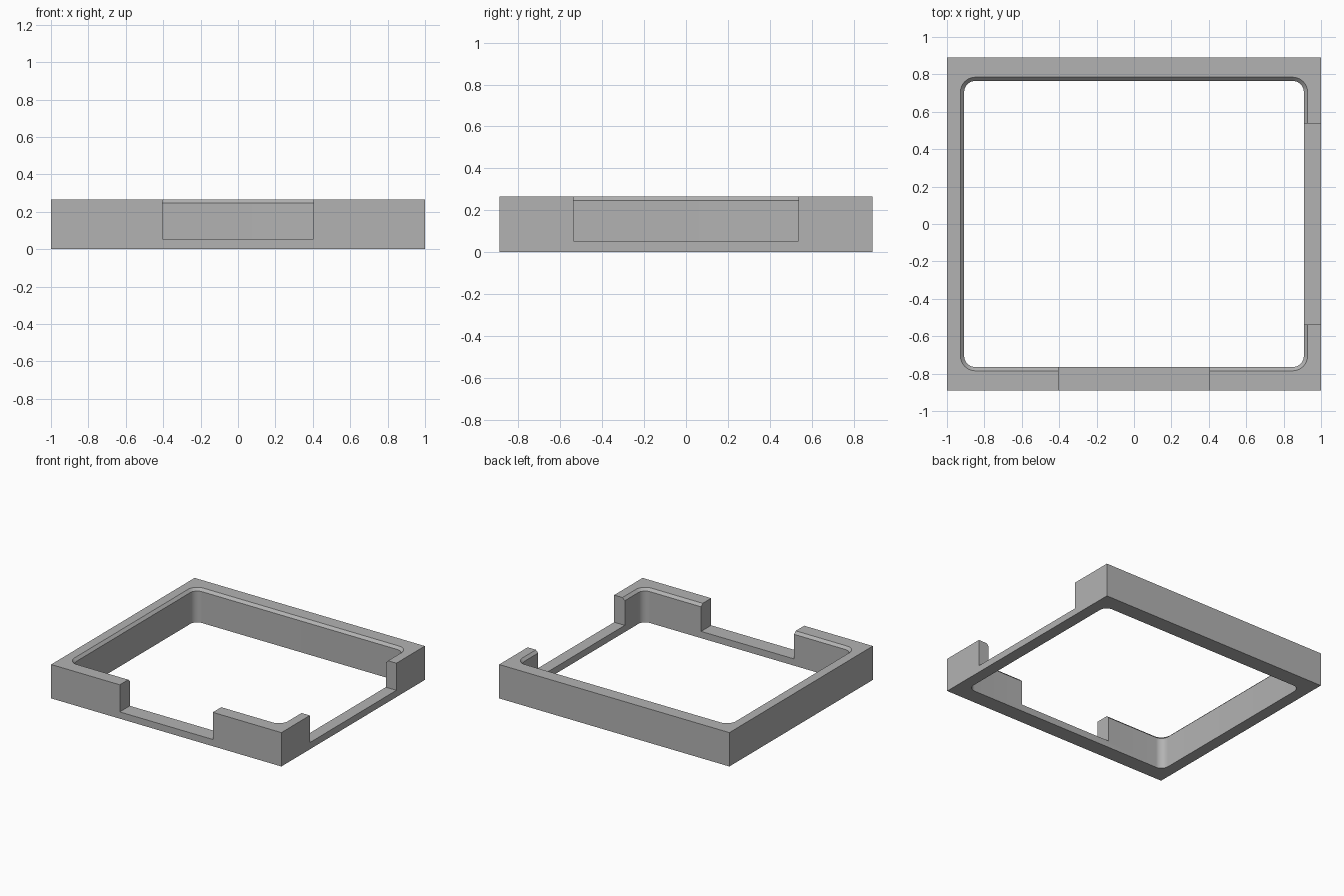
import bpy, bmesh, math

if "Cube" in bpy.data.objects:
    bpy.data.objects.remove(bpy.data.objects["Cube"], do_unlink=True)

HALF_X, HALF_Y, HEIGHT = 1.0, 0.89, 0.266   # outer block
OPEN_X, OPEN_Y, RADIUS = 0.908, 0.765, 0.06  # rounded opening
CHAMFER, SILL = 0.02, 0.053                  # rim chamfer, notch floor

grey = bpy.data.materials.new("light grey")
grey.use_nodes = True
colour = (0.45, 0.45, 0.45, 1)
grey.diffuse_color = colour
grey.node_tree.nodes["Principled BSDF"].inputs["Base Color"].default_value = colour


def finish(name, bm):
    bmesh.ops.recalc_face_normals(bm, faces=bm.faces)
    mesh = bpy.data.meshes.new(name)
    bm.to_mesh(mesh)
    bm.free()
    mesh.materials.append(grey)
    obj = bpy.data.objects.new(name, mesh)
    bpy.context.collection.objects.link(obj)
    return obj


def box(name, x0, x1, y0, y1, z0, z1):
    bm = bmesh.new()
    bmesh.ops.create_cube(bm, size=1)
    for v in bm.verts:
        v.co = ((x0 + x1) / 2 + v.co.x * (x1 - x0),
                (y0 + y1) / 2 + v.co.y * (y1 - y0),
                (z0 + z1) / 2 + v.co.z * (z1 - z0))
    return finish(name, bm)


def rounded_ring(bm, grow, z, steps=10):
    """Rounded rectangle of the opening, offset outward by grow."""
    ring = []
    r = RADIUS + grow
    for quarter, (sx, sy) in enumerate([(1, 1), (-1, 1), (-1, -1), (1, -1)]):
        for i in range(steps + 1):
            a = (quarter + i / steps) * math.pi / 2
            ring.append(bm.verts.new((sx * (OPEN_X - RADIUS) + r * math.cos(a),
                                      sy * (OPEN_Y - RADIUS) + r * math.sin(a), z)))
    return ring


# Opening cutter: straight wall, then a chamfer flaring past the top
bm = bmesh.new()
rings = [rounded_ring(bm, grow, z) for grow, z in
         [(0, -0.1), (0, HEIGHT - CHAMFER), (2 * CHAMFER, HEIGHT + CHAMFER)]]
for low, high in zip(rings, rings[1:]):
    for i in range(len(low)):
        j = (i + 1) % len(low)
        bm.faces.new((low[i], low[j], high[j], high[i]))
bm.faces.new(rings[0])
bm.faces.new(rings[-1])
opening = finish("opening_cutter", bm)

# Notch cutters through the front wall and the left wall
front_notch = box("front_notch_cutter", -0.404, 0.404, -1.2, -0.6, SILL, 0.5)
side_notch = box("side_notch_cutter", 0.7, 1.2, -0.537, 0.537, SILL, 0.5)

# Frame
frame = box("frame", -HALF_X, HALF_X, -HALF_Y, HALF_Y, 0, HEIGHT)
bpy.ops.object.select_all(action='DESELECT')
bpy.context.view_layer.objects.active = frame
frame.select_set(True)
for cutter in (opening, front_notch, side_notch):
    mod = frame.modifiers.new(cutter.name, 'BOOLEAN')
    mod.operation = 'DIFFERENCE'
    mod.solver = 'EXACT'
    mod.object = cutter
    bpy.ops.object.modifier_apply(modifier=mod.name)
    bpy.data.objects.remove(cutter, do_unlink=True)
bpy.ops.object.shade_smooth_by_angle(angle=math.radians(30))
